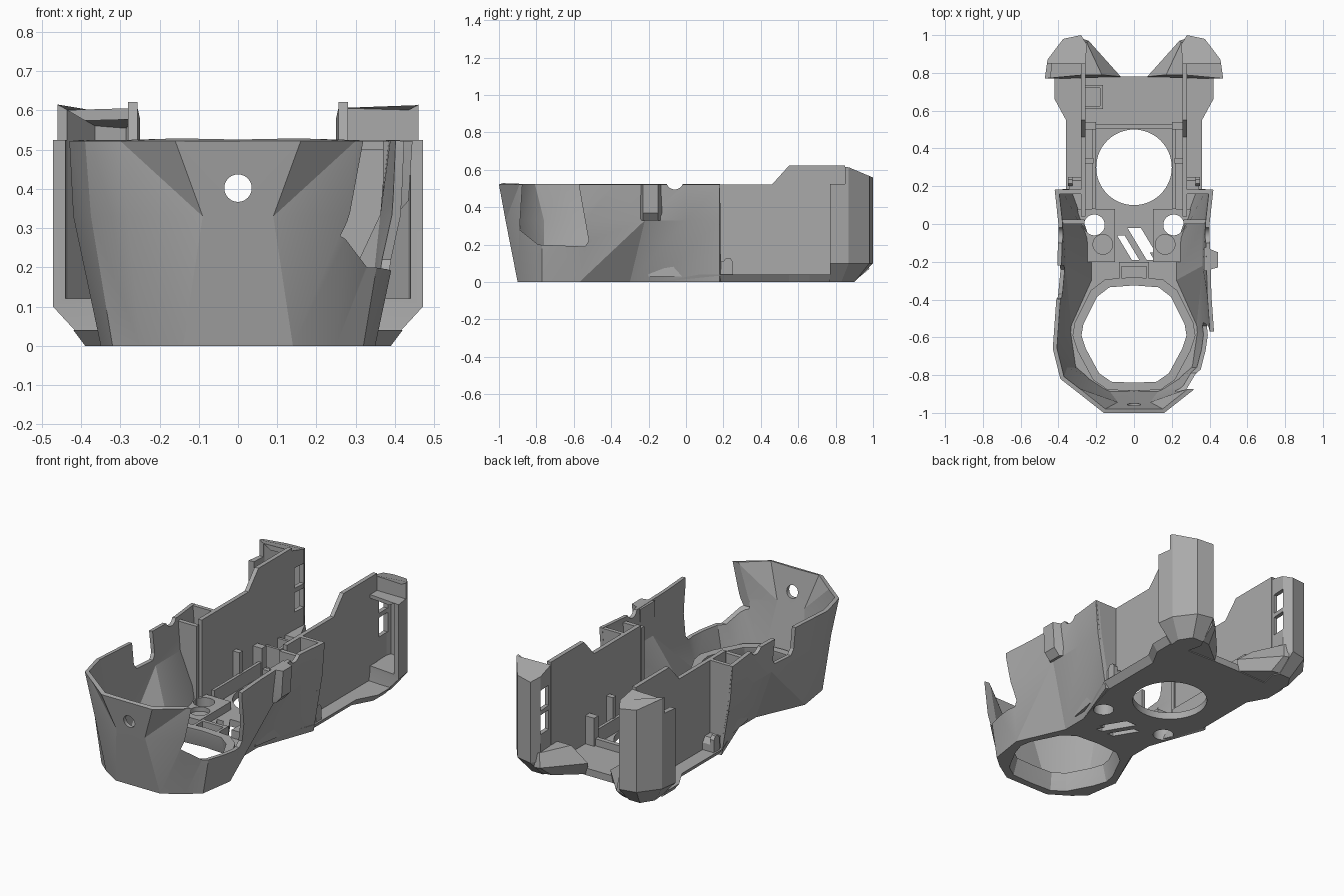
import bpy, bmesh, math

if "Cube" in bpy.data.objects:
    bpy.data.objects.remove(bpy.data.objects["Cube"], do_unlink=True)

grey = bpy.data.materials.new("plain grey")
grey.use_nodes = True
grey.diffuse_color = (0.4, 0.4, 0.4, 1)
grey.node_tree.nodes["Principled BSDF"].inputs["Base Color"].default_value = (0.4, 0.4, 0.4, 1)


def loft(name, rings, closed=True):
    """Skin a stack of 3D rings: capped solid if closed, triangulated skin if open."""
    bm = bmesh.new()
    vs = [[bm.verts.new(p) for p in r] for r in rings]
    n = len(rings[0])
    for a, b in zip(vs, vs[1:]):
        for i in range(n if closed else n - 1):
            j = (i + 1) % n
            if closed:
                bm.faces.new((a[i], a[j], b[j], b[i]))
            else:
                bm.faces.new((a[i], a[j], b[j]))
                bm.faces.new((a[i], b[j], b[i]))
    if closed:
        bm.faces.new(vs[0][::-1])
        bm.faces.new(vs[-1])
        bmesh.ops.recalc_face_normals(bm, faces=bm.faces)
    me = bpy.data.meshes.new(name)
    bm.to_mesh(me)
    bm.free()
    me.materials.append(grey)
    ob = bpy.data.objects.new(name, me)
    bpy.context.collection.objects.link(ob)
    return ob


def prism(name, pts, a, b, axis="z"):
    """Extrude a 2D outline from a to b along x, y or z."""
    place = {"x": lambda p, t: (t, p[0], p[1]),
             "y": lambda p, t: (p[0], t, p[1]),
             "z": lambda p, t: (p[0], p[1], t)}[axis]
    return loft(name, [[place(p, t) for p in pts] for t in (a, b)])


def box(name, x, y, z):
    return prism(name, [(x[0], y[0]), (x[1], y[0]), (x[1], y[1]), (x[0], y[1])], *z)


def circle(cx, cy, r, n=48):
    return [(cx + r * math.cos(i * math.tau / n), cy + r * math.sin(i * math.tau / n)) for i in range(n)]


def mirrored(half):
    """Full outline from its +x half, keeping centre points single."""
    return [(-x, y) for x, y in reversed(half) if x > 0] + list(half)


def bake(ob):
    dg = bpy.context.evaluated_depsgraph_get()
    me = bpy.data.meshes.new_from_object(ob.evaluated_get(dg))
    ob.modifiers.clear()
    ob.data = me


def cut(ob, *cutters):
    for c in cutters:
        m = ob.modifiers.new("cut", "BOOLEAN")
        m.operation, m.solver, m.object = "DIFFERENCE", "EXACT", c
    bake(ob)
    for c in cutters:
        bpy.data.objects.remove(c, do_unlink=True)


def at(pts, z):
    return [(x, y, z) for x, y in pts]


def sloped(pts, z):
    """Ring that is level at the front and falls towards the rear."""
    return [(x, y, z - max(0, y - .85) * .42) for x, y in pts]


# Faceted front bowl with a pinched waist
low = [(0, -.9), (.14, -.9), (.25, -.83), (.32, -.77), (.35, -.57), (.23, -.3), (.23, -.15), (.35, .18)]
mid = [(0, -.965), (.09, -.965), (.28, -.89), (.375, -.77), (.42, -.6), (.385, -.22), (.385, 0), (.405, .18)]
top = [(0, -1), (.16, -1), (.30, -.89), (.39, -.82), (.43, -.66), (.41, -.38), (.40, 0), (.42, .18)]
bowl = loft("front_bowl", [at(low, 0), at(mid, .33), at(top, .522)], False)
bowl.modifiers.new("mirror", "MIRROR")
s = bowl.modifiers.new("wall", "SOLIDIFY")
s.thickness, s.offset, s.use_even_offset = .022, -1, True
bake(bowl)
gap = [(-.87, .6), (-.89, .28), (-.79, .2), (-.54, .19), (-.52, .22), (-.57, .5), (-.57, .6)]
notch = [(-.4, .6), (-.39, .4), (-.37, .37), (-.24, .37), (-.22, .4), (-.22, .6)]
cut(bowl,
    prism("side_gap", gap, .22, .6, "x"),
    prism("small_notch", notch, -.6, -.22, "x"),
    prism("front_hole", circle(0, .402, .035), -1.2, -.8, "y"),
    prism("rim_dip", circle(-.06, .54, .045), -.6, .6, "x"))

# Rounded hexagonal opening and its collar
hole = mirrored([(0, -.84), (.12, -.835), (.185, -.79), (.255, -.66), (.278, -.59),
                 (.268, -.53), (.195, -.385), (.13, -.335), (0, -.325)])


def grown(k, z):
    return [(x * k, (y + .583) * k - .583, z) for x, y in hole]


def funnel():
    return loft("funnel", [grown(1.1, -.02), grown(1, .09), grown(1, .3)])


collar = loft("opening_collar", [grown(1.17, 0), grown(1.17, .1)])
cut(collar, funnel())

# Floor plate with chamfered rear edges, round holes and slanted vents
plan = low[:-1] + [(.33, .18), (.33, .55), (.39, .66), (.39, .77), (.09, .78), (0, .78)]
rim = [(x + (.03 if .1 < x and y > .17 else 0), y) for x, y in plan]
floor = loft("floor_plate", [at(mirrored(plan), 0), at(mirrored(rim), .04)])
vents = []
for k, (y0, y1) in enumerate([(-.19, -.06), (-.19, -.02), (-.15, -.02)]):
    x0 = -.09 + .055 * k - (y0 + .19) * .6
    run = (y1 - y0) * .6
    vents.append(prism("vent", [(x0 + run, y0), (x0 + run + .04, y0), (x0 + .04, y1), (x0, y1)], -.1, .2))
cut(floor, funnel(), prism("fan_hole", circle(0, .3, .2, 64), -.1, .2), *vents,
    *[prism("screw_hole", circle(x, -.005, .055), -.1, .2) for x in (-.21, .21)])

# Cross rail and front bracket on the floor
box("rear_cross_rail", (-.25, .25), (.505, .53), (.04, .08))
box("bracket_bar", (-.08, .08), (-.225, -.205), (.04, .1))

side_profile = [(.04, .04), (.85, .04), (.85, .622), (.55, .622), (.46, .522), (.04, .522)]
tower_low = [(.27, .77), (.38, .77), (.385, .83), (.34, .9), (.27, .9), (.25, .86)]
tower_mid = [(.26, .79), (.472, .77), (.458, .87), (.375, .98), (.28, 1), (.25, .95)]
tower_in = [(.285, .6), (.45, .6), (.435, .86), (.365, .955), (.285, .97), (.275, .94)]

for side, m, hollow_top in (("left", 1, .525), ("right", -1, .605)):
    def flip(pts):
        return [(x * m, y) for x, y in pts]

    def span(a, b):
        return tuple(sorted((a * m, b * m)))

    # Tall side wall, and the step and rib joining it to the bowl
    prism(side + "_side_wall", side_profile, .256 * m, .28 * m, "x")
    prism(side + "_step_wall", flip([(.27, .04), (.345, .04), (.385, .25), (.418, .522), (.27, .522)]),
          .16, .182, "y")
    prism(side + "_step_foot", [(.18, .03), (.25, .03), (.25, .08), (.23, .11), (.18, .11)],
          .28 * m, .345 * m, "x")
    prism(side + "_tab", [(.2, .04), (.25, .04), (.25, .11), (.235, .13), (.215, .13), (.2, .11)],
          .325 * m, .35 * m, "x")
    prism(side + "_rib", flip([(.262, .05), (.275, .05), (.365, .33), (.385, .5), (.262, .5)]),
          0, .025, "y")

    # Hollow rear tower, open to the front, stepped back above, with inner slots
    tower = loft(side + "_tower", [at(flip(tower_low), 0), at(flip(tower_mid), .1),
                                   at(flip(tower_mid), .54), sloped(flip(tower_mid), .622)])
    cut(tower,
        box("front_step", span(.2, .6), (.6, .85), (.525, .8)),
        loft("hollow", [at(flip(tower_in), .12), sloped(flip(tower_in), hollow_top)]),
        *[box("slot", span(.2, .29), (.87, .95), z) for z in ((.25, .36), (.385, .5))])

    # Sloping claw beside the tower foot
    loft(side + "_rear_claw", [at(flip([(.08, .775), (.27, .775), (.27, .9), (.22, .89)]), .005),
                               at(flip([(.07, .78), (.27, .78), (.27, .98), (.24, .97)]), .07),
                               at(flip([(.17, .79), (.27, .79), (.27, .97), (.25, .96)]), .15)])

    # Screw block with a through hole and a blind recess
    block = prism(side + "_screw_block", flip([(.1, -.2), (.25, -.2), (.3, .08), (.1, .08)]), .03, .085)
    cut(block, prism("screw", circle(.21 * m, -.005, .055), -.1, .2),
        prism("recess", circle(.165 * m, -.108, .052), .06, .2))

    # Inner rails, posts and bracket arm
    box(side + "_inner_rail", span(.205, .222), (.08, .52), (.04, .12))
    box(side + "_rail_post", span(.2, .256), (.5, .54), (.04, .2))
    box(side + "_front_post", span(.215, .256), (.32, .35), (.04, .24))
    box(side + "_bracket_arm", span(.065, .08), (-.29, -.2), (.03, .1))

# Small hollow socket on the right rear floor
socket = box("rear_socket", (-.256, -.165), (.61, .735), (.03, .16))
cut(socket, box("socket_hollow", (-.3, -.18), (.625, .72), (.05, .3)))

# Clip pocket standing out from the left bowl side
loft("side_clip", [[(x, y, z) for x, y in ((.37, -.25), (w, -.23), (w, -.15), (.37, -.12))]
                   for z, w in ((.33, .40), (.37, .435), (.522, .445))])

# Soft shading across shallow facets, crisp edges elsewhere
for ob in bpy.context.scene.objects:
    ob.select_set(ob.type == "MESH")
bpy.context.view_layer.objects.active = bowl
bpy.ops.object.shade_smooth_by_angle(angle=math.radians(20))
